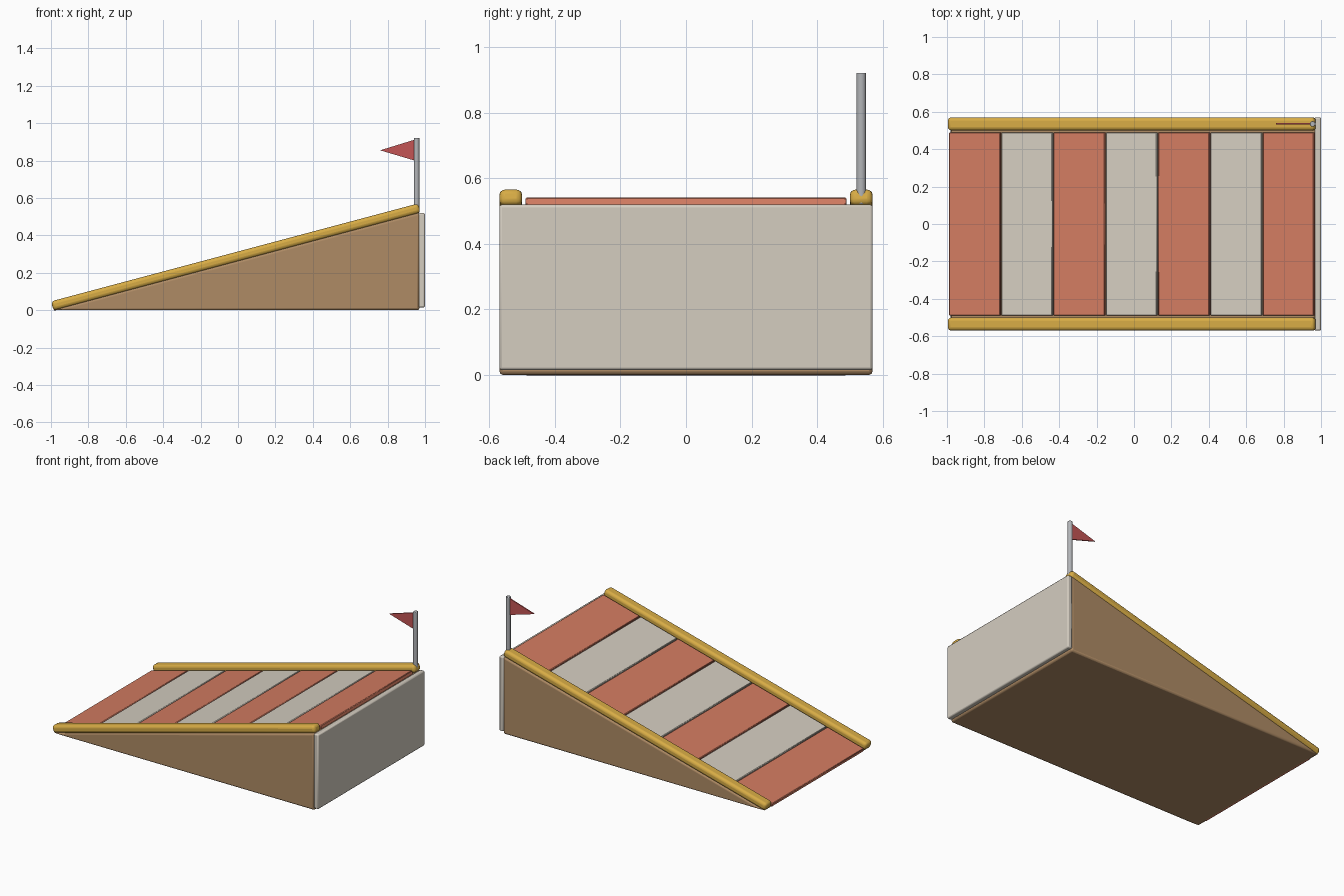
import bpy, bmesh, math
from mathutils import Matrix, Vector

if "Cube" in bpy.data.objects:
    bpy.data.objects.remove(bpy.data.objects["Cube"])

X0, X1, H, W = -0.987, 0.97, 0.522, 0.57
ANGLE = math.atan2(H, X1 - X0)
LENGTH = math.hypot(H, X1 - X0)
SLOPE = Matrix.Translation((X0, 0, 0)) @ Matrix.Rotation(-ANGLE, 4, 'Y')


def material(name, rgb):
    m = bpy.data.materials.new(name)
    m.diffuse_color = (*rgb, 1)
    m.use_nodes = True
    m.node_tree.nodes["Principled BSDF"].inputs["Base Color"].default_value = m.diffuse_color
    return m


WOOD = material("wood", (0.43, 0.26, 0.13))
YELLOW = material("yellow", (0.68, 0.41, 0.06))
RED = material("coral", (0.65, 0.20, 0.12))
CREAM = material("cream", (0.66, 0.61, 0.53))
FLAG = material("flag_red", (0.55, 0.09, 0.09))
STEEL = material("steel", (0.45, 0.46, 0.48))


def finish(name, bm, mat, bevel=0, segments=2):
    bmesh.ops.recalc_face_normals(bm, faces=bm.faces)
    me = bpy.data.meshes.new(name)
    bm.to_mesh(me)
    bm.free()
    ob = bpy.data.objects.new(name, me)
    bpy.context.collection.objects.link(ob)
    me.materials.append(mat)
    if bevel:
        mod = ob.modifiers.new("bevel", 'BEVEL')
        mod.width, mod.segments = bevel, segments
        mod.limit_method = 'ANGLE'
    bpy.ops.object.select_all(action='DESELECT')
    bpy.context.view_layer.objects.active = ob
    ob.select_set(True)
    bpy.ops.object.shade_smooth_by_angle(angle=math.radians(35))
    return ob


def box(name, lo, hi, mat, bevel=0, segments=2, frame=Matrix()):
    lo, hi = Vector(lo), Vector(hi)
    bm = bmesh.new()
    bmesh.ops.create_cube(bm, size=1, matrix=Matrix.Translation((lo + hi) / 2)
                          @ Matrix.Diagonal((*(hi - lo), 1)))
    ob = finish(name, bm, mat, bevel, segments)
    ob.matrix_world = frame
    return ob


def prism(name, profile, y0, y1, mat, bevel=0):
    bm = bmesh.new()
    face = bm.faces.new([bm.verts.new((x, y0, z)) for x, z in profile])
    ext = bmesh.ops.extrude_face_region(bm, geom=[face])
    verts = [v for v in ext["geom"] if isinstance(v, bmesh.types.BMVert)]
    bmesh.ops.translate(bm, verts=verts, vec=(0, y1 - y0, 0))
    return finish(name, bm, mat, bevel)


# wedge body and back panel
prism("ramp_body", [(X0, 0), (X1, 0), (X1, H)], -W, W, WOOD, 0.012)
box("back_panel", (X1 - 0.005, -W, 0.015), (1.0, W, 0.52), CREAM, 0.008)

# striped deck boards
COUNT, GAP = 7, 0.006
pitch = LENGTH / COUNT
for i in range(COUNT):
    box(f"deck_board_{i + 1}", (i * pitch + GAP / 2, -0.49, -0.004),
        ((i + 1) * pitch - GAP / 2, 0.49, 0.022),
        CREAM if i % 2 else RED, 0.004, 1, SLOPE)

# side rails
for side, name in ((-1, "front_rail"), (1, "back_rail")):
    y = side * 0.535
    box(name, (0, y - 0.035, -0.002), (LENGTH + 0.006, y + 0.035, 0.049),
        YELLOW, 0.018, 3, SLOPE)

# flag pole and pennant
bm = bmesh.new()
bmesh.ops.create_cone(bm, cap_ends=True, segments=16, radius1=0.015, radius2=0.015,
                      depth=0.40, matrix=Matrix.Translation((0.955, 0.535, 0.722)))
finish("flag_pole", bm, STEEL, 0.003)
prism("pennant", [(0.945, 0.912), (0.945, 0.80), (0.76, 0.855)], 0.531, 0.539, FLAG)
